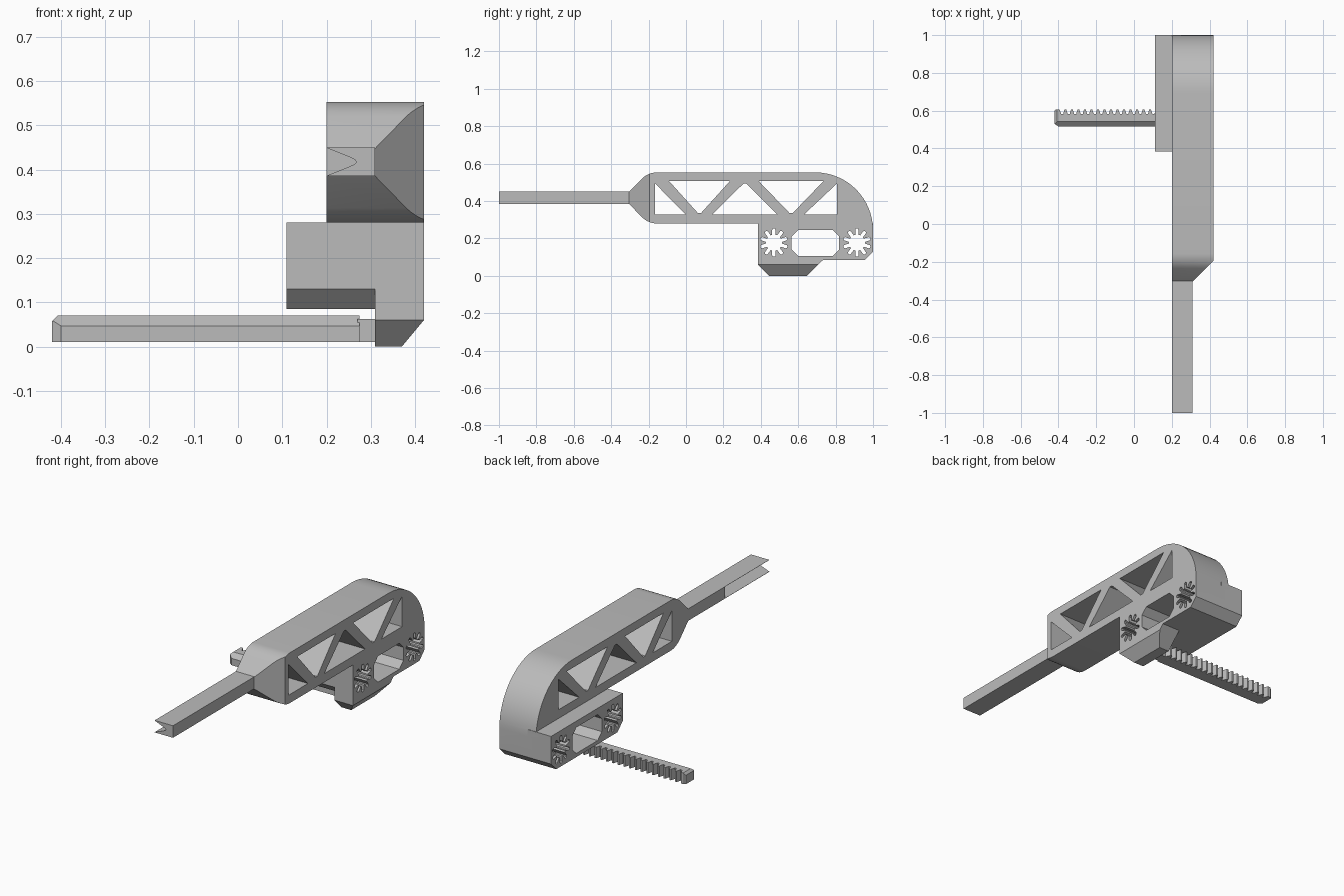
import bpy, bmesh, math
from mathutils import Vector

cube = bpy.data.objects.get("Cube")
if cube:
    bpy.data.objects.remove(cube, do_unlink=True)

grey = bpy.data.materials.new("plain_grey")
grey.use_nodes = True
colour = (0.5, 0.5, 0.5, 1)
grey.diffuse_color = colour
grey.node_tree.nodes["Principled BSDF"].inputs["Base Color"].default_value = colour


def prism(name, points, axis, low, high):
    """Extrude a closed 2D profile along one axis."""
    def place(a, b, d):
        return {"x": (d, a, b), "y": (a, d, b), "z": (a, b, d)}[axis]
    bm = bmesh.new()
    face = bm.faces.new([bm.verts.new(place(a, b, low)) for a, b in points])
    ext = bmesh.ops.extrude_face_region(bm, geom=[face])
    shift = Vector(place(0, 0, high - low))
    bmesh.ops.translate(bm, vec=shift, verts=[v for v in ext["geom"] if isinstance(v, bmesh.types.BMVert)])
    bmesh.ops.recalc_face_normals(bm, faces=bm.faces)
    mesh = bpy.data.meshes.new(name)
    bm.to_mesh(mesh)
    bm.free()
    mesh.materials.append(grey)
    obj = bpy.data.objects.new(name, mesh)
    bpy.context.collection.objects.link(obj)
    return obj


def combine(target, tool, operation="DIFFERENCE"):
    """Apply a boolean and throw the tool away."""
    mod = target.modifiers.new("boolean", "BOOLEAN")
    mod.operation, mod.object, mod.solver = operation, tool, "EXACT"
    bpy.context.view_layer.objects.active = target
    bpy.ops.object.modifier_apply(modifier=mod.name)
    bpy.data.objects.remove(tool, do_unlink=True)


def arc(cy, cz, r, start, end, steps):
    angles = [math.radians(start + (end - start) * i / steps) for i in range(steps + 1)]
    return [(cy + r * math.cos(a), cz + r * math.sin(a)) for a in angles]


def clipped_box(y0, y1, z0, z1, c):
    return [(y0 + c, z0), (y1 - c, z0), (y1, z0 + c), (y1, z1 - c),
            (y1 - c, z1), (y0 + c, z1), (y0, z1 - c), (y0, z0 + c)]


def gear_outline(cy, cz, teeth=10, root=0.042, tip=0.075, half=0.009):
    points = []
    for i in range(teeth):
        a = math.pi / 2 + math.tau * i / teeth
        for r, w in ((root, -half), (tip - 0.006, -half), (tip, -half / 2),
                     (tip, half / 2), (tip - 0.006, half), (root, half)):
            points.append((cy + r * math.cos(a) - w * math.sin(a),
                           cz + r * math.sin(a) + w * math.cos(a)))
    return points


# Main body: rounded back, angled and rounded nose
top, base, low, r = 0.553, 0.28, 0.085, 0.113
outline = ([(-0.305, 0.385), (-0.305, 0.448)]
           + arc(-0.155, top - r, r, 135, 90, 6)
           + arc(0.69, top - 0.31, 0.31, 90, 0, 16)
           + [(1, 0.13), (0.955, low), (0.43, low), (0.385, 0.13), (0.385, base)]
           + arc(-0.155, base + r, r, 270, 225, 6))
body = prism("main_body", outline, "x", 0.2, 0.42)
combine(body, prism("nose_cut", [(0.31, -0.305), (0.31, -0.5), (0.6, -0.5), (0.6, -0.015)],
                    "z", 0, 1))

# Sideways extension of the lower block
block = [(0.385, base), (0.385, 0.13), (0.43, low), (0.955, low), (1, 0.13), (1, base)]
combine(body, prism("side_block", block, "x", 0.11, 0.25), "UNION")

# Lower jaw with a sloping outer edge
jaw = prism("lower_jaw", [(0.385, 0.2), (0.385, 0.06), (0.443, 0), (0.647, 0),
                          (0.733, low), (0.8, 0.2)], "x", 0.31, 0.42)
combine(jaw, prism("jaw_cut", [(0.37, 0), (0.47, 0.12), (0.47, -0.1), (0.37, -0.1)], "y", 0, 1))
combine(body, jaw, "UNION")

# Truss windows through the upper body
zt, zb = 0.508, 0.327
windows = [
    [(-0.165, 0.493), (-0.165, zb), (0.0, zb)],
    [(-0.092, zt), (0.236, zt), (0.08, 0.335), (0.064, 0.335)],
    [(0.14, zb), (0.49, zb), (0.323, 0.493), (0.307, 0.493)],
    [(0.387, zt), (0.737, zt), (0.57, 0.335), (0.554, 0.335)],
    [(0.63, zb), (0.807, zb), (0.807, 0.493)],
]
for w in windows:
    combine(body, prism("window_cut", w, "x", 0, 0.6))

# Gear-shaped sockets and the clipped opening between them
for y in (0.47, 0.914):
    combine(body, prism("socket_cut", gear_outline(y, 0.177), "x", 0, 0.6))
combine(body, prism("opening_cut", clipped_box(0.565, 0.818, 0.105, 0.246, 0.035), "x", 0, 0.6))

# Front arm with a V groove along its inner side
arm = prism("front_arm", [(0.2, 0.385), (0.31, 0.385), (0.31, 0.45), (0.2, 0.45)], "y", -1, -0.3)
groove = [(0.19, 0.386), (0.2, 0.386), (0.25, 0.406), (0.263, 0.412), (0.268, 0.4175),
          (0.263, 0.423), (0.25, 0.429), (0.2, 0.449), (0.19, 0.449)]
combine(arm, prism("groove_cut", groove, "y", -1.1, -0.62))

# Toothed rack
start, pitch, root, tip = -0.385, 0.0345, 0.582, 0.607
rack_outline = [(0.275, 0.516), (-0.4, 0.516), (-0.42, 0.53), (-0.42, 0.6), (-0.412, tip), (-0.395, tip)]
for i in range(19):
    x = start + i * pitch
    rack_outline += [(x, root), (x + 0.01, root), (x + 0.017, tip), (x + 0.026, tip)]
rack_outline += [(0.275, root)]
rack = prism("toothed_rack", rack_outline, "z", 0.01, 0.07)
combine(rack, prism("rack_edge_cut", [(0.516, 0.047), (0.542, 0.07), (0.542, 0.1), (0.5, 0.1), (0.5, 0.047)],
                    "x", -0.5, 0.5))
combine(rack, prism("rack_end_cut", [(-0.42, 0.058), (-0.408, 0.07), (-0.408, 0.1), (-0.5, 0.1), (-0.5, 0.058)],
                    "y", 0, 1))

# Neck joining the rack to the jaw
prism("rack_neck", [(0.525, 0.01), (0.58, 0.01), (0.58, 0.062), (0.525, 0.062)], "x", 0.27, 0.32)

bpy.ops.object.select_all(action="DESELECT")
for obj in (body, arm, rack):
    obj.select_set(True)
bpy.context.view_layer.objects.active = body
bpy.ops.object.shade_smooth_by_angle(angle=math.radians(25))
